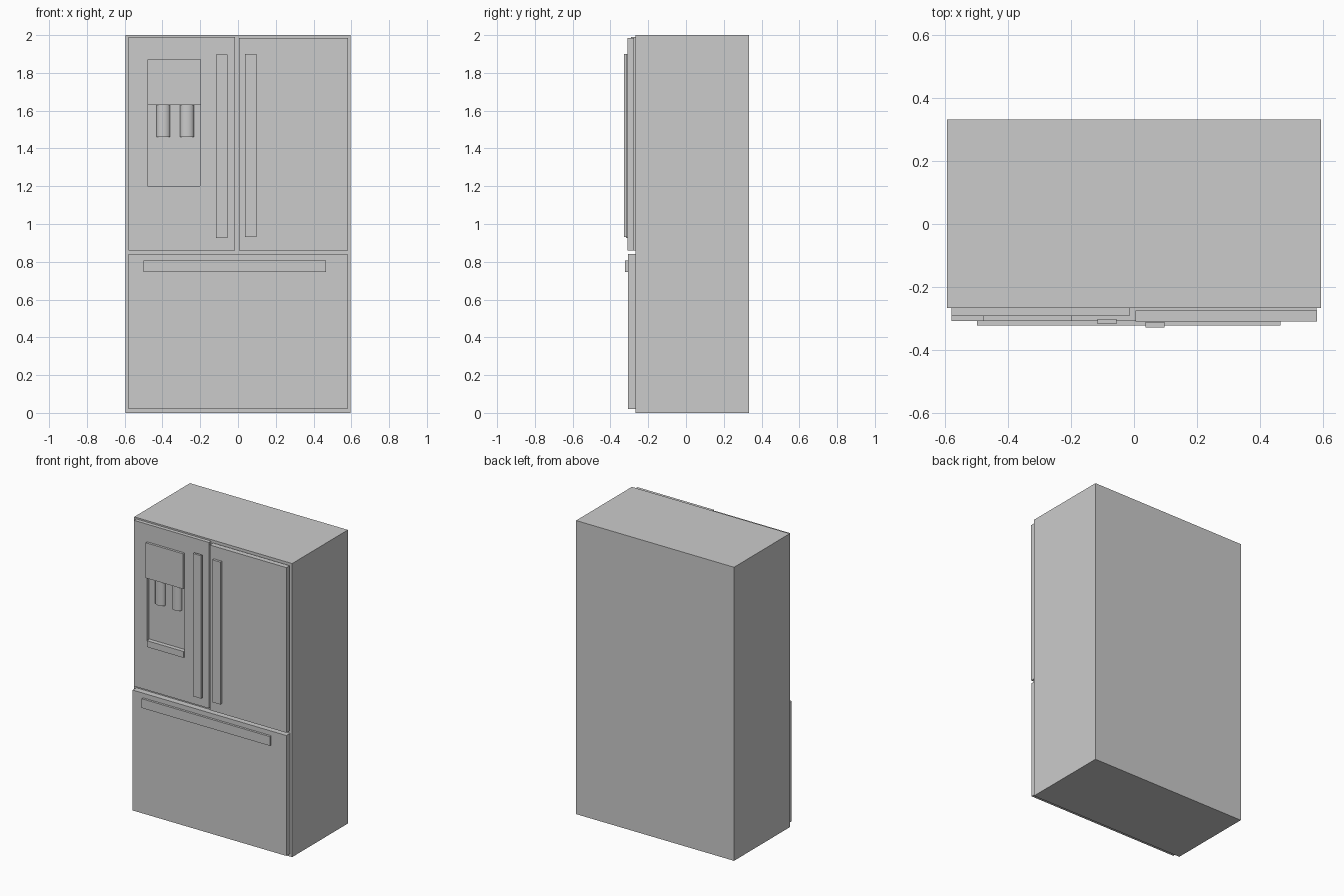
import bpy

if "Cube" in bpy.data.objects:
    bpy.data.objects.remove(bpy.data.objects["Cube"])


def box(name, x0, x1, y0, y1, z0, z1):
    bpy.ops.mesh.primitive_cube_add(size=1)
    o = bpy.context.object
    o.name = name
    for v in o.data.vertices:
        v.co = (x1 if v.co.x > 0 else x0,
                y1 if v.co.y > 0 else y0,
                z1 if v.co.z > 0 else z0)
    return o


# Cabinet, right door and freezer drawer
box("cabinet", -0.595, 0.595, -0.267, 0.333, 0, 2)
box("right_door", 0.005, 0.582, -0.31, -0.275, 0.86, 1.985)
box("freezer_drawer", -0.58, 0.58, -0.308, -0.266, 0.02, 0.84)

# Left door with the dispenser recess cut into it
left_door = box("left_door", -0.58, -0.015, -0.292, -0.266, 0.86, 1.99)
cutter = box("recess_cutter", -0.48, -0.2, -0.35, -0.27, 1.157, 1.7)
cutter.hide_render = True
cutter.hide_set(True)
cut = left_door.modifiers.new("dispenser_recess", 'BOOLEAN')
cut.operation = 'DIFFERENCE'
cut.solver = 'EXACT'
cut.object = cutter

# Dispenser control panel and drip tray
box("dispenser_panel", -0.48, -0.197, -0.308, -0.268, 1.63, 1.87)
box("drip_tray", -0.478, -0.202, -0.299, -0.268, 1.157, 1.2)

# Rounded water and ice nozzles
for name, x in (("water_nozzle", -0.395), ("ice_nozzle", -0.27)):
    bpy.ops.mesh.primitive_cylinder_add(vertices=32, radius=1, depth=0.18,
                                        location=(x, -0.27, 1.55))
    nozzle = bpy.context.object
    nozzle.name = name
    nozzle.scale = (0.036, 0.024, 1)
    bpy.ops.object.transform_apply(location=False, rotation=False, scale=True)
    bpy.ops.object.shade_smooth_by_angle()

# Handles
box("left_door_handle", -0.116, -0.056, -0.318, -0.303, 0.925, 1.898)
box("right_door_handle", 0.037, 0.097, -0.329, -0.312, 0.93, 1.9)
box("drawer_handle", -0.5, 0.466, -0.323, -0.307, 0.745, 0.808)
